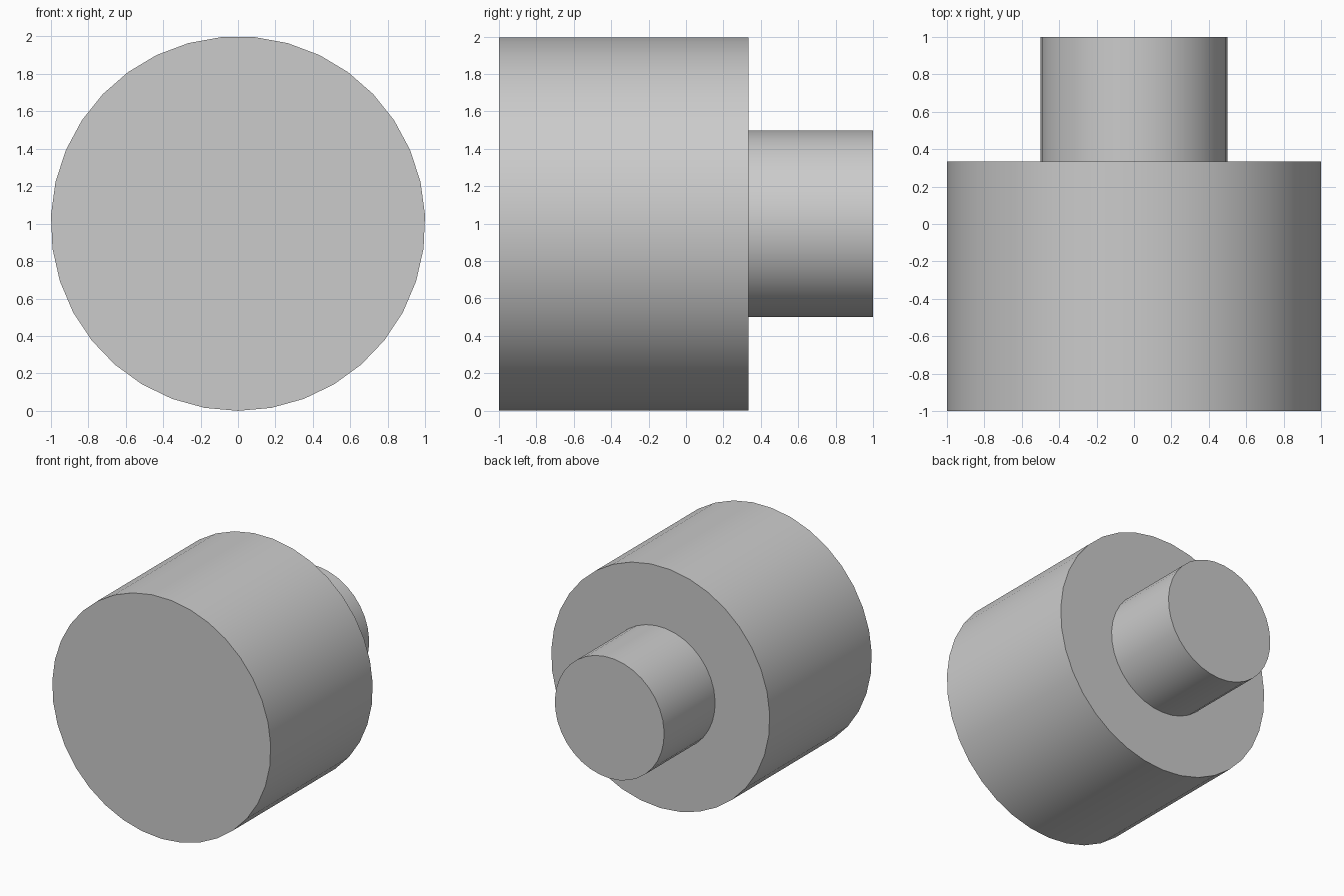
import bpy
import bmesh
from math import sin, cos, pi, radians
from mathutils import Vector

SIDES = 35

cube = bpy.data.objects.get("Cube")
if cube:
    bpy.data.objects.remove(cube, do_unlink=True)

# One plain grey for the whole model
grey = bpy.data.materials.new("light_grey")
grey.use_nodes = True
grey.diffuse_color = (0.6, 0.6, 0.6, 1)
bsdf = next(n for n in grey.node_tree.nodes if n.type == "BSDF_PRINCIPLED")
bsdf.inputs["Base Color"].default_value = grey.diffuse_color


def make_cylinder(name, radius, front, back):
    """Solid cylinder along y, with one corner pointing straight down."""
    bm = bmesh.new()
    ring = []
    for i in range(SIDES):
        a = 2 * pi * i / SIDES
        ring.append(bm.verts.new((radius * sin(a), front, 1 - radius * cos(a))))
    cap = bm.faces.new(ring)
    grown = bmesh.ops.extrude_face_region(bm, geom=[cap], use_keep_orig=True)
    moved = [g for g in grown["geom"] if isinstance(g, bmesh.types.BMVert)]
    bmesh.ops.translate(bm, verts=moved, vec=Vector((0, back - front, 0)))
    bmesh.ops.recalc_face_normals(bm, faces=bm.faces[:])
    mesh = bpy.data.meshes.new(name)
    bm.to_mesh(mesh)
    bm.free()
    mesh.materials.append(grey)
    obj = bpy.data.objects.new(name, mesh)
    bpy.context.collection.objects.link(obj)
    return obj


# Wide drum in front, narrow stub behind it
parts = [
    make_cylinder("drum", 1.0, -1.0, 1 / 3),
    make_cylinder("rear_stub", 0.5, 1 / 3, 1.0),
]

# Smooth sides with crisp rims
bpy.ops.object.select_all(action="DESELECT")
for obj in parts:
    obj.select_set(True)
bpy.context.view_layer.objects.active = parts[0]
bpy.ops.object.shade_smooth_by_angle(angle=radians(30))
